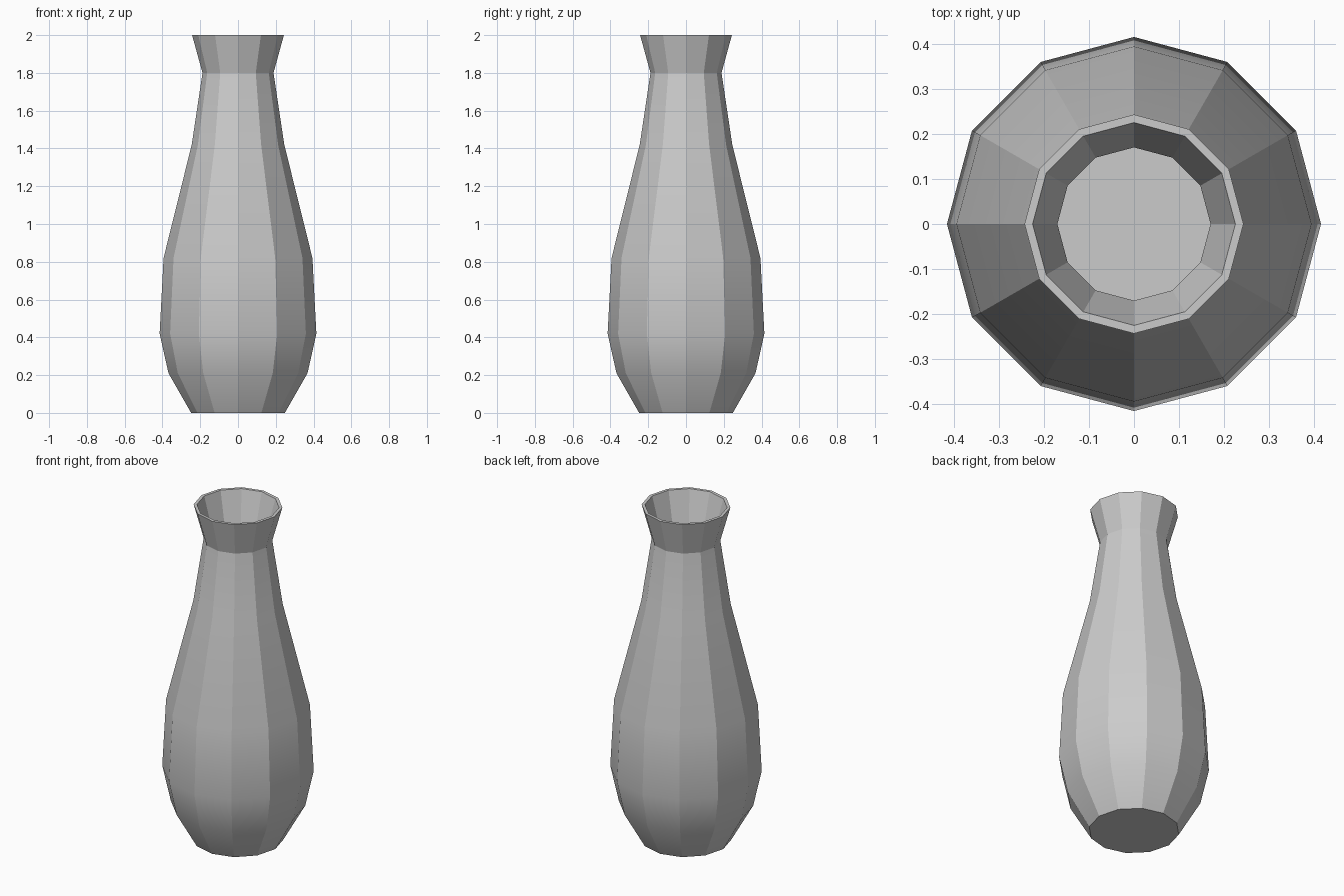
import bpy, bmesh
from math import cos, sin, pi, radians

if "Cube" in bpy.data.objects:
    bpy.data.objects.remove(bpy.data.objects["Cube"])

SIDES = 12

# Profile (radius, height): outer wall going up, then inner wall going down
outer = [(0.248, 0), (0.368, 0.21), (0.415, 0.42), (0.394, 0.82),
         (0.245, 1.42), (0.188, 1.80), (0.243, 2.0)]
inner = [(0.225, 2.0), (0.170, 1.80), (0.227, 1.415), (0.375, 0.818),
         (0.396, 0.423), (0.351, 0.218), (0.238, 0.018)]

# Vase body: stack of twelve-sided rings, closed at the base and inner floor
bm = bmesh.new()
rings = [[bm.verts.new((r * cos(2 * pi * i / SIDES), r * sin(2 * pi * i / SIDES), z))
          for i in range(SIDES)] for r, z in outer + inner]
for a, b in zip(rings, rings[1:]):
    for i in range(SIDES):
        j = (i + 1) % SIDES
        bm.faces.new((a[i], a[j], b[j], b[i]))
bm.faces.new(rings[0][::-1])
bm.faces.new(rings[-1])
bmesh.ops.recalc_face_normals(bm, faces=bm.faces)

mesh = bpy.data.meshes.new("vase")
bm.to_mesh(mesh)
bm.free()
vase = bpy.data.objects.new("vase", mesh)
bpy.context.collection.objects.link(vase)

# Soft shading along the height, crisp edges between the sides
bpy.context.view_layer.objects.active = vase
vase.select_set(True)
bpy.ops.object.shade_smooth_by_angle(angle=radians(22))
